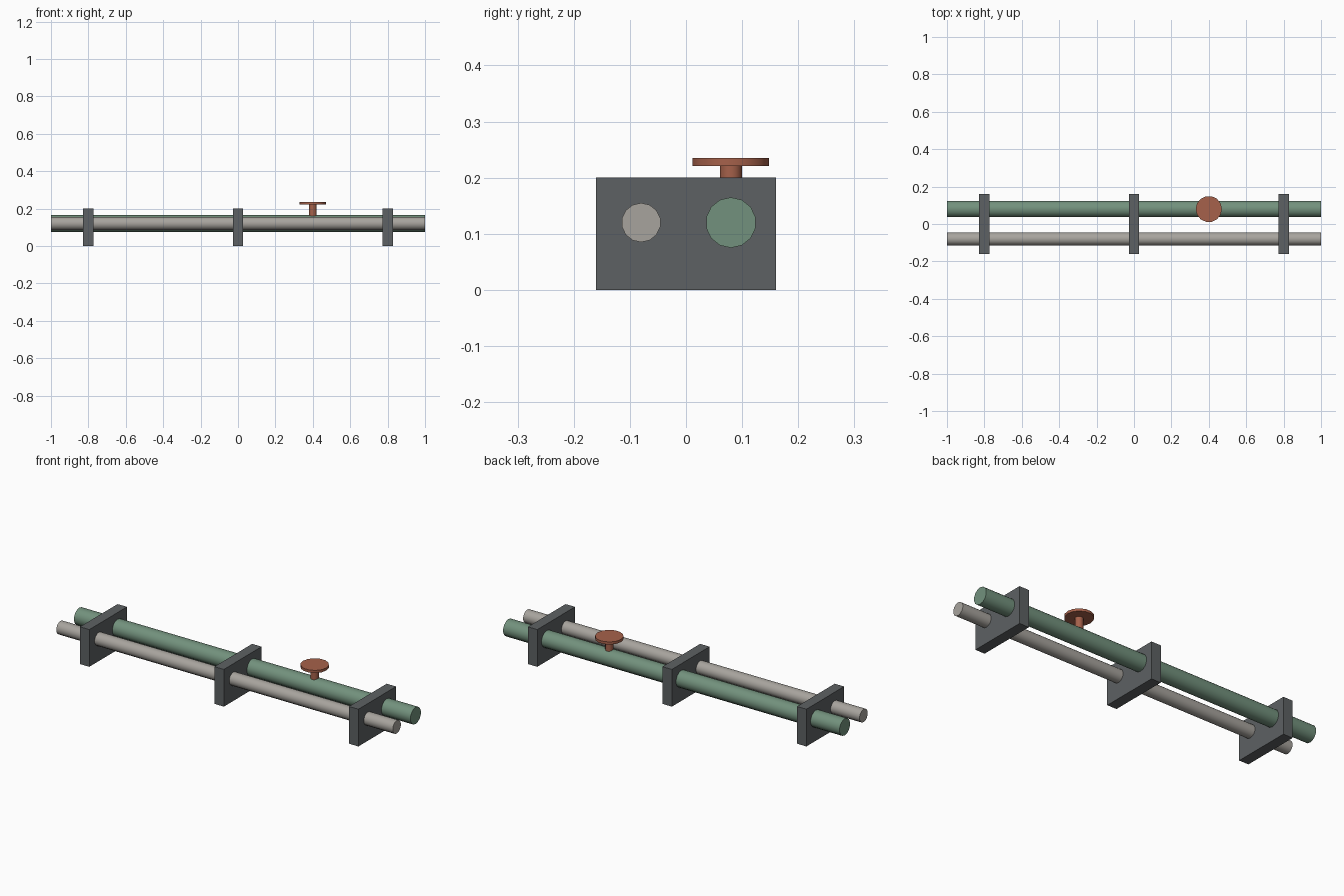
import bpy, bmesh, math
from mathutils import Matrix, Vector

if "Cube" in bpy.data.objects:
    bpy.data.objects.remove(bpy.data.objects["Cube"])


def material(name, rgb):
    m = bpy.data.materials.new(name)
    m.diffuse_color = (*rgb, 1)
    m.use_nodes = True
    m.node_tree.nodes["Principled BSDF"].inputs["Base Color"].default_value = m.diffuse_color
    return m


GREEN = material("pipe_green", (0.17, 0.285, 0.205))
GREY = material("pipe_grey", (0.39, 0.37, 0.34))
DARK = material("bracket_dark_grey", (0.11, 0.12, 0.125))
RED = material("valve_red", (0.38, 0.12, 0.07))


def finish(bm, name, mat, smooth=False):
    mesh = bpy.data.meshes.new(name)
    bm.to_mesh(mesh)
    bm.free()
    mesh.materials.append(mat)
    ob = bpy.data.objects.new(name, mesh)
    bpy.context.collection.objects.link(ob)
    if smooth:
        bpy.ops.object.select_all(action='DESELECT')
        ob.select_set(True)
        bpy.context.view_layer.objects.active = ob
        bpy.ops.object.shade_smooth_by_angle(angle=math.radians(35))
    return ob


def cylinder(name, start, end, radius, mat, sides=14):
    """Closed cylinder between two points on the x or z axis direction."""
    a, b = Vector(start), Vector(end)
    axis = b - a
    turn = Matrix.Rotation(math.pi / 2, 4, 'Y') if axis.x else Matrix()
    spin = Matrix.Rotation(math.pi / 2, 4, 'Z')
    bm = bmesh.new()
    bmesh.ops.create_cone(bm, cap_ends=True, segments=sides, radius1=radius,
                          radius2=radius, depth=axis.length,
                          matrix=Matrix.Translation((a + b) / 2) @ turn @ spin)
    return finish(bm, name, mat, True)


def box(name, center, size, mat):
    bm = bmesh.new()
    bmesh.ops.create_cube(bm, size=1, matrix=Matrix.Translation(center)
                          @ Matrix.Diagonal((*size, 1)))
    return finish(bm, name, mat)


# Two parallel pipes
cylinder("large_pipe", (-1, 0.08, 0.12), (1, 0.08, 0.12), 0.045, GREEN)
cylinder("small_pipe", (-1, -0.08, 0.12), (1, -0.08, 0.12), 0.035, GREY)

# Support brackets
for i, x in enumerate((-0.8, 0, 0.8)):
    box(f"bracket_{i + 1}", (x, 0, 0.1), (0.056, 0.32, 0.2), DARK)

# Valve stem and handwheel on the large pipe
cylinder("valve_stem", (0.4, 0.08, 0.15), (0.4, 0.08, 0.222), 0.02, RED)
cylinder("valve_handwheel", (0.4, 0.08, 0.221), (0.4, 0.08, 0.235), 0.07, RED)
